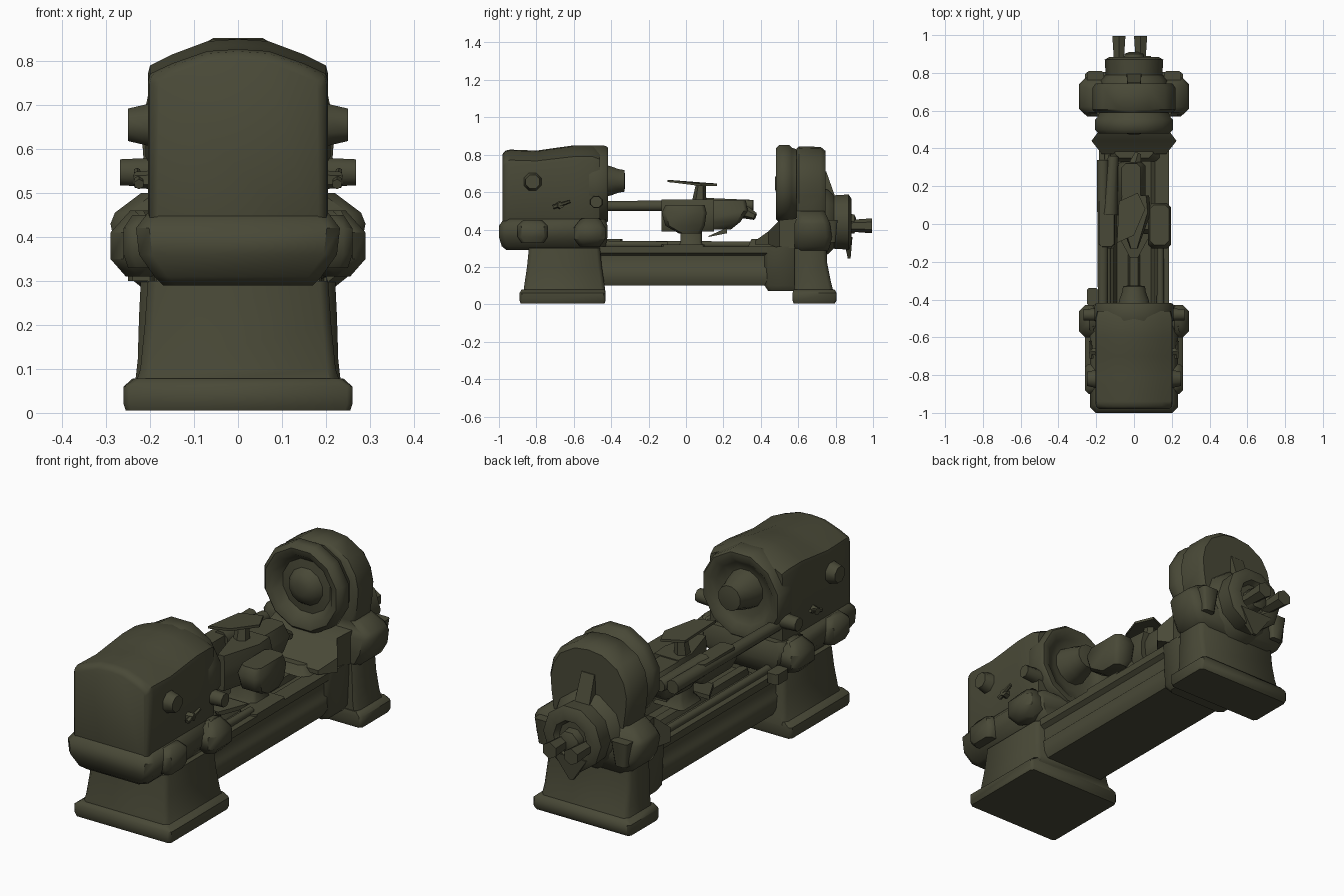
import bpy, bmesh, math
from mathutils import Vector

mat = bpy.data.materials.new("dark olive paint")
mat.diffuse_color = (0.066, 0.066, 0.038, 1)


def finish(name, bm, angle=40):
    bmesh.ops.recalc_face_normals(bm, faces=bm.faces)
    me = bpy.data.meshes.new(name)
    bm.to_mesh(me)
    bm.free()
    ob = bpy.data.objects.new(name, me)
    bpy.context.collection.objects.link(ob)
    me.materials.append(mat)
    bpy.ops.object.select_all(action='DESELECT')
    ob.select_set(True)
    bpy.context.view_layer.objects.active = ob
    bpy.ops.object.shade_smooth_by_angle(angle=math.radians(angle))
    return ob


def loft(name, rings, angle=45):
    """Skin a closed solid through rings of equal point counts."""
    bm = bmesh.new()
    vs = [[bm.verts.new(p) for p in r] for r in rings]
    n = len(vs[0])
    for a, b in zip(vs, vs[1:]):
        for i in range(n):
            j = (i + 1) % n
            bm.faces.new((a[i], a[j], b[j], b[i]))
    bm.faces.new(vs[0])
    bm.faces.new(vs[-1])
    return finish(name, bm, angle)


def tower(name, levels, c=0.02, x=0.0):
    """Stack of chamfered rectangles: (z, half width, y0, y1)."""
    rings = []
    for z, h, a, b in levels:
        rings.append([(x + px, py, z) for px, py in (
            (-h + c, a), (h - c, a), (h, a + c), (h, b - c),
            (h - c, b), (-h + c, b), (-h, b - c), (-h, a + c))])
    return loft(name, rings)


def lathe(name, prof, cz, n=12, cx=0.0):
    """Revolve (radius, y) pairs about an axis along y."""
    rings = []
    for r, y in prof:
        rings.append([(cx + r * math.sin(2 * math.pi * (i + .5) / n), y,
                       cz + r * math.cos(2 * math.pi * (i + .5) / n)) for i in range(n)])
    return loft(name, rings)


def rod(name, a, b, r0, r1, n=8):
    a, b = Vector(a), Vector(b)
    q = (b - a).to_track_quat('Z', 'Y')
    return loft(name, [[p + q @ Vector((r * math.cos(2 * math.pi * (i + .5) / n),
                                        r * math.sin(2 * math.pi * (i + .5) / n), 0))
                        for i in range(n)] for p, r in ((a, r0), (b, r1))])


def extrude_y(name, half, stations):
    """Mirrored half outline (x, z) lofted along y: (y, x scale, z scale about 0.5)."""
    full = half + [(-x, z) for x, z in reversed(half) if x > 0]
    return loft(name, [[(x * sx, y, .5 + (z - .5) * sz) for x, z in full]
                       for y, sx, sz in stations])


# headstock pedestal and its foot
tower("headstock_pedestal", [(.06, .235, -.87, -.43), (.10, .222, -.865, -.435),
                             (.20, .212, -.85, -.45), (.30, .205, -.84, -.46)])
tower("headstock_foot", [(.005, .255, -.885, -.435), (.02, .26, -.89, -.43),
                         (.06, .26, -.89, -.43), (.078, .235, -.88, -.435)], .012)

# headstock casing with domed top and bulging skirt
extrude_y("headstock_casing",
          [(.17, .30), (.205, .34), (.205, .77), (.20, .79), (.15, .815), (.07, .845), (0, .85)],
          [(-.98, .90, .87), (-.965, .98, .92), (-.94, 1, .935), (-.80, 1, .92), (-.70, 1, .96),
           (-.60, 1, 1.0), (-.50, 1, 1.0), (-.46, .95, .95)])
tower("headstock_skirt", [(.29, .17, -.96, -.44), (.31, .19, -.985, -.43), (.36, .225, -1.0, -.42),
                          (.42, .232, -1.0, -.42), (.455, .205, -.975, -.43)], .03)

# rounded inner headstock face with recess and spindle nose
lathe("spindle_face", [(.205, -.54), (.218, -.50), (.215, -.43), (.205, -.418), (.175, -.418),
                       (.15, -.44), (.11, -.455)], .64)
lathe("spindle_nose", [(.095, -.46), (.08, -.40), (.065, -.36), (.06, -.33), (.03, -.325)], .66)

# headstock side bosses, knobs and handles
for s in (-1, 1):
    side = "right" if s > 0 else "left"
    rod(f"{side}_round_boss", (s * .19, -.82, .655), (s * .25, -.82, .655), .055, .04)
    rod(f"{side}_lever_hub", (s * .19, -.68, .53), (s * .235, -.67, .53), .022, .018, 6)
    rod(f"{side}_lever", (s * .225, -.71, .52), (s * .23, -.62, .55), .012, .008, 6)
    tower(f"{side}_lower_gearbox", [(.33, .04, -.88, -.76), (.36, .05, -.90, -.74),
                                    (.42, .05, -.90, -.74), (.45, .03, -.87, -.77)], .02, s * .21)
    tower(f"{side}_corner_boss", [(.31, .03, -.57, -.46), (.35, .065, -.60, -.43),
                                  (.41, .065, -.60, -.43), (.46, .02, -.56, -.46)], .03, s * .225)
    rod(f"{side}_bar_knob", (s * .17, -.48, .547), (s * .268, -.48, .547), .037, .032)
tower("left_stop_block", [(.30, .03, -.43, -.34), (.35, .03, -.43, -.34)], .01, -.22)

# bed: hollow-topped beam with two rails
extrude_y("bed", [(.16, .10), (.175, .13), (.175, .19), (.165, .20), (.165, .26),
                  (.185, .275), (.185, .31), (.11, .31), (.09, .26)],
          [(-.47, 1, 1), (.60, 1, 1)])
tower("bed_centre_web", [(.25, .035, -.45, .58), (.285, .02, -.45, .58)], .01)
rod("lead_screw", (.14, -.45, .32), (.14, -.10, .32), .022, .018)
rod("feed_rod", (-.14, -.45, .32), (-.14, .45, .32), .02, .018)
tower("bed_end_bracket", [(.07, .16, .44, .60), (.10, .18, .42, .60), (.31, .19, .42, .60)])
tower("bed_end_wedge", [(.305, .14, .33, .50), (.35, .10, .35, .50)])

# long overhead bar on the left
rod("overhead_bar", (-.165, -.49, .525), (-.165, .34, .53), .028, .034)

# carriage: post, kite-shaped saddle, apron, tool rest
tower("carriage_post", [(.29, .09, -.06, .10), (.33, .07, -.03, .085), (.45, .07, -.03, .085)], .015, .04)
tower("carriage_apron", [(.38, .04, -.04, .08), (.42, .055, -.11, .10), (.49, .06, -.13, .11),
                         (.53, .05, -.11, .10)], .02, .135)
tower("apron_base", [(.30, .045, -.13, .10), (.32, .045, -.13, .10)], .01, .14)
loft("saddle", [[(-.02 * k, -.13, z), (.02 * k, -.13, z), (.09 * k, .06, z), (.08 * k, .15, z),
                 (-.08 * k, .15, z), (-.09 * k, .06, z)]
                for z, k in ((.39, .7), (.43, 1), (.50, 1), (.56, .8))])
tower("tool_slide", [(.40, .05, .03, .24), (.44, .07, .03, .29), (.50, .075, .03, .33),
                     (.555, .05, .03, .32)], .02, -.015)
tower("bar_clamp", [(.46, .03, -.11, .12), (.50, .045, -.13, .14), (.56, .04, -.12, .13)], .015, -.145)
rod("tool_arm", (-.13, .05, .53), (-.11, .36, .53), .045, .03)
rod("tool_post", (-.03, .07, .54), (-.03, .08, .65), .04, .025, 6)
loft("tool_plate", [[(-.09, -.10, z + .012), (.0, -.06, z + .008), (.06, .08, z - .01),
                     (.02, .165, z - .008), (-.08, .12, z - .005)] for z in (.642, .654)])
loft("tool_tip", [[(-.05, .22, .41), (.05, .22, .41), (.05, .22, .38), (-.05, .22, .38)],
                  [(-.01, .12, .365), (.01, .12, .365), (.01, .12, .36), (-.01, .12, .36)]])
rod("tool_handle", (.0, .30, .50), (.02, .37, .47), .04, .02, 6)
loft("chip_guide", [[(-.09, -.05, .32), (.09, -.05, .32), (.09, -.05, .30), (-.09, -.05, .30)],
                    [(-.02, -.18, .31), (.02, -.18, .31), (.02, -.18, .29), (-.02, -.18, .29)]])

# tailstock pedestal and foot
tower("tailstock_pedestal", [(.06, .235, .58, .79), (.12, .228, .58, .775), (.22, .225, .58, .755),
                             (.32, .22, .58, .75)])
tower("tailstock_foot", [(.005, .255, .575, .795), (.02, .26, .57, .805),
                         (.06, .26, .57, .805), (.078, .24, .575, .795)], .012)

# tailstock chest, with flared shoulders
tower("tailstock_chest", [(.27, .20, .59, .75), (.31, .25, .58, .77), (.36, .275, .58, .78),
                          (.43, .29, .58, .77), (.455, .28, .59, .76), (.50, .22, .59, .74)], .03)
loft("chest_front_flare", [[(-w, y, z0), (w, y, z0), (w, y, z1), (-w, y, z1)]
                           for y, w, z0, z1 in ((.37, .17, .32, .34), (.44, .225, .32, .39),
                                                (.50, .18, .30, .45), (.60, .20, .30, .46))])

# tailstock wheel housing with rounded top
extrude_y("wheel_housing",
          [(.17, .40), (.20, .48), (.215, .58), (.22, .65), (.205, .72),
           (.165, .785), (.08, .835), (0, .845)],
          [(.59, .92, .96), (.605, 1, 1), (.72, 1, .99), (.745, .92, .93)])

# dished faceplate with domed hub
lathe("faceplate", [(.19, .59), (.20, .565), (.215, .55), (.215, .50), (.195, .48),
                    (.165, .485), (.13, .525), (.09, .52), (.07, .49), (.03, .475)], .645)
lathe("faceplate_shaft", [(.10, .54), (.10, .62)], .645)

# rear drive drum, crank handles, pointer and rib
lathe("rear_drum", [(.19, .73), (.18, .76), (.15, .79), (.155, .87), (.13, .885),
                    (.09, .885), (.075, .86)], .44, 10)
lathe("rear_hub", [(.06, .85), (.055, .90), (.03, .91)], .43, 8)
for x in (-.08, .035):
    rod("crank_handle", (x, .86, .42), (x, .995, .42), .03, .04, 6)
loft("rear_pointer", [[(-.09, .84, .36), (.09, .84, .36), (.09, .89, .36), (-.09, .89, .36)],
                      [(-.01, .865, .245), (.01, .865, .245), (.01, .88, .245), (-.01, .88, .245)]])
loft("rear_rib", [[(-.035, .73, .71), (.035, .73, .71), (.035, .75, .71), (-.035, .75, .71)],
                  [(-.04, .74, .54), (.04, .74, .54), (.04, .81, .54), (-.04, .81, .54)]])
for s in (-1, 1):
    tower("rear_corner_lug", [(.33, .03, .74, .80), (.45, .045, .74, .81)], .01, s * .205)
